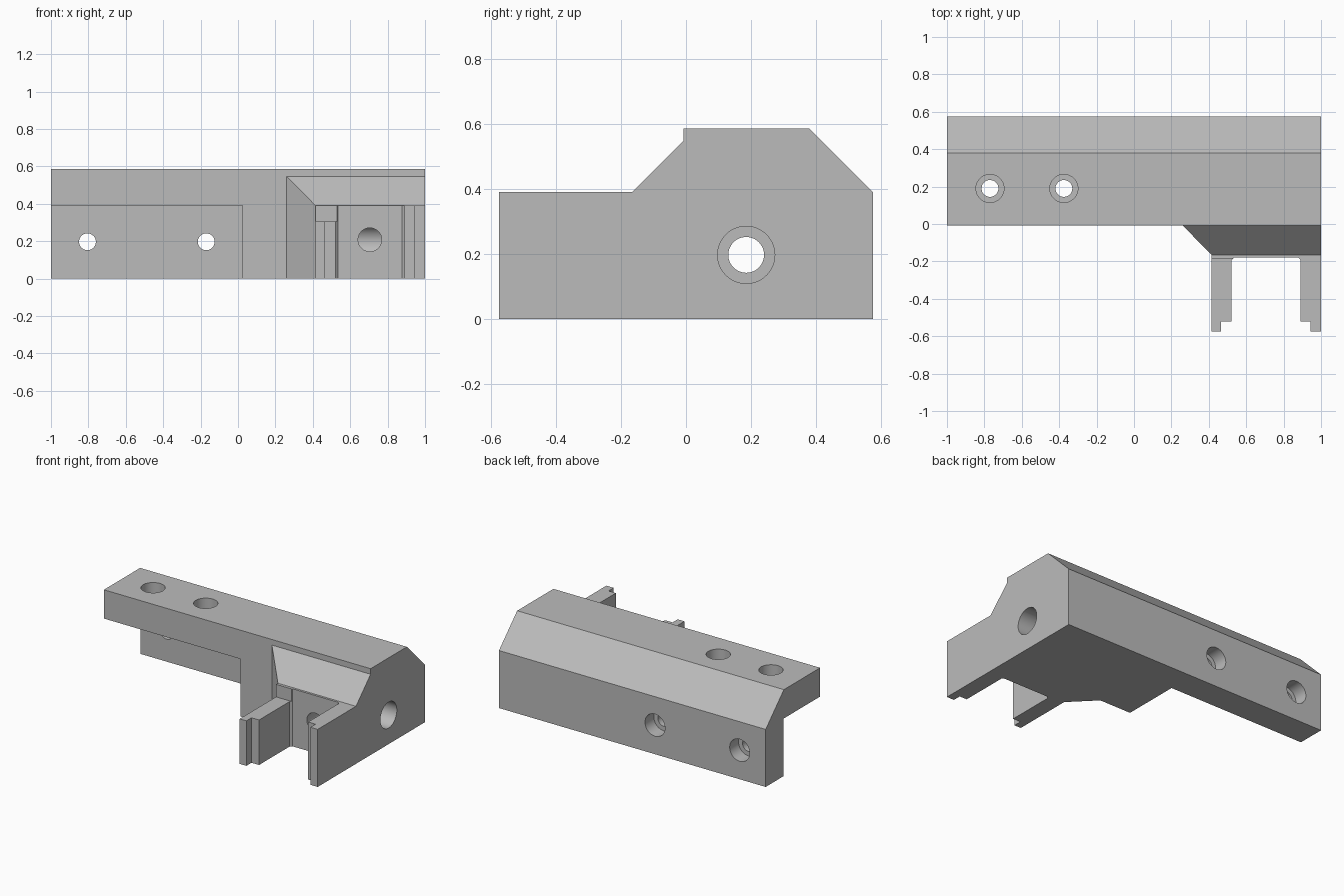
import bpy, bmesh, math
from mathutils import Matrix, Vector

cube = bpy.data.objects.get("Cube")
if cube:
    bpy.data.objects.remove(cube, do_unlink=True)

grey = bpy.data.materials.new("plain_grey")
grey.use_nodes = True
grey.diffuse_color = (0.5, 0.5, 0.5, 1)
grey.node_tree.nodes["Principled BSDF"].inputs["Base Color"].default_value = (0.5, 0.5, 0.5, 1)


def finish(name, bm):
    bmesh.ops.recalc_face_normals(bm, faces=bm.faces)
    mesh = bpy.data.meshes.new(name)
    bm.to_mesh(mesh)
    bm.free()
    mesh.materials.append(grey)
    obj = bpy.data.objects.new(name, mesh)
    bpy.context.collection.objects.link(obj)
    return obj


def prism(name, points, axis, low, high):
    """Extrude a flat outline along x (outline in y, z) or z (outline in x, y)."""
    bm = bmesh.new()
    place = (lambda p: (low, *p)) if axis == "x" else (lambda p: (*p, low))
    face = bm.faces.new([bm.verts.new(place(p)) for p in points])
    move = Vector((high - low, 0, 0) if axis == "x" else (0, 0, high - low))
    ext = bmesh.ops.extrude_face_region(bm, geom=[face])["geom"]
    bmesh.ops.translate(bm, vec=move, verts=[v for v in ext if isinstance(v, bmesh.types.BMVert)])
    return finish(name, bm)


def box(name, x, y, z):
    return prism(name, [(x[0], y[0]), (x[1], y[0]), (x[1], y[1]), (x[0], y[1])], "z", *z)


def rod(name, start, end, radius):
    """Round cutter running from start to end."""
    a, b = Vector(start), Vector(end)
    turn = (b - a).to_track_quat("Z", "Y").to_matrix().to_4x4()
    bm = bmesh.new()
    bmesh.ops.create_cone(bm, cap_ends=True, segments=48, radius1=radius, radius2=radius,
                          depth=(b - a).length, matrix=Matrix.Translation((a + b) / 2) @ turn)
    return finish(name, bm)


def combine(body, tool, operation):
    mod = body.modifiers.new(tool.name, "BOOLEAN")
    mod.operation, mod.solver, mod.object = operation, "EXACT", tool
    bpy.context.view_layer.update()
    evaluated = body.evaluated_get(bpy.context.evaluated_depsgraph_get())
    mesh = bpy.data.meshes.new_from_object(evaluated)
    body.modifiers.clear()
    body.data = mesh
    bpy.data.objects.remove(tool, do_unlink=True)


# Long bar with a chamfered back edge, undercut into an L section on the right
front, back, top, mid = -0.008, 0.575, 0.585, 0.39
body = prism("mounting_bracket", [(front, 0), (back, 0), (back, mid), (0.38, top), (front, top)], "x", -1, 1)
combine(body, box("undercut", (-1.1, 0.025), (-0.1, 0.385), (-0.1, mid)), "DIFFERENCE")

# Sloped gusset between bar and fork, with a short root inside the bar
bm = bmesh.new()
for y, x, z in ((0.05, 0.26, 0.547), (front, 0.26, 0.547), (-0.165, 0.415, mid)):
    for px in (x, 1):
        for pz in (0, z):
            bm.verts.new((px, y, pz))
bmesh.ops.convex_hull(bm, input=bm.verts)
bmesh.ops.dissolve_limit(bm, angle_limit=0.01, verts=bm.verts, edges=bm.edges)
combine(body, finish("gusset", bm), "UNION")

# Fork: web and two stepped arms, with the one on the right cut lower
web, step, tip, r = -0.18, -0.52, -0.575, 0.012
fork = prism("fork", [
    (0.415, -0.1), (0.415, tip), (0.465, tip), (0.465, step), (0.522, step),
    (0.522, web - r), (0.522 + r, web), (0.89 - r, web), (0.89, web - r),
    (0.89, step), (0.945, step), (0.945, tip), (1, tip), (1, -0.1)], "z", 0, mid)
combine(fork, box("arm_trim", (0.3, 0.6), (-0.7, web - 0.005), (0.305, 0.6)), "DIFFERENCE")
combine(body, fork, "UNION")

# Counterbored screw holes through the top slab and the back plate
for x in (-0.77, -0.375):
    combine(body, rod("top_hole", (x, 0.19, 0.3), (x, 0.19, 0.7), 0.045), "DIFFERENCE")
    combine(body, rod("top_bore", (x, 0.19, 0.48), (x, 0.19, 0.7), 0.075), "DIFFERENCE")
for x in (-0.805, -0.17):
    combine(body, rod("back_hole", (x, 0.3, 0.197), (x, 0.7, 0.197), 0.045), "DIFFERENCE")
    combine(body, rod("back_bore", (x, 0.48, 0.197), (x, 0.7, 0.197), 0.075), "DIFFERENCE")

# Deep side bore, its narrow exit, and the front hole that meets it
combine(body, rod("side_hole", (-0.1, 0.185, 0.197), (1.1, 0.185, 0.197), 0.055), "DIFFERENCE")
combine(body, rod("side_bore", (0.22, 0.185, 0.197), (1.1, 0.185, 0.197), 0.088), "DIFFERENCE")
combine(body, rod("front_hole", (0.705, -0.3, 0.208), (0.705, 0.185, 0.208), 0.063), "DIFFERENCE")

# Smooth the bores, keep all other edges sharp
bpy.ops.object.select_all(action="DESELECT")
body.select_set(True)
bpy.context.view_layer.objects.active = body
bpy.ops.object.shade_smooth_by_angle(angle=math.radians(30))
